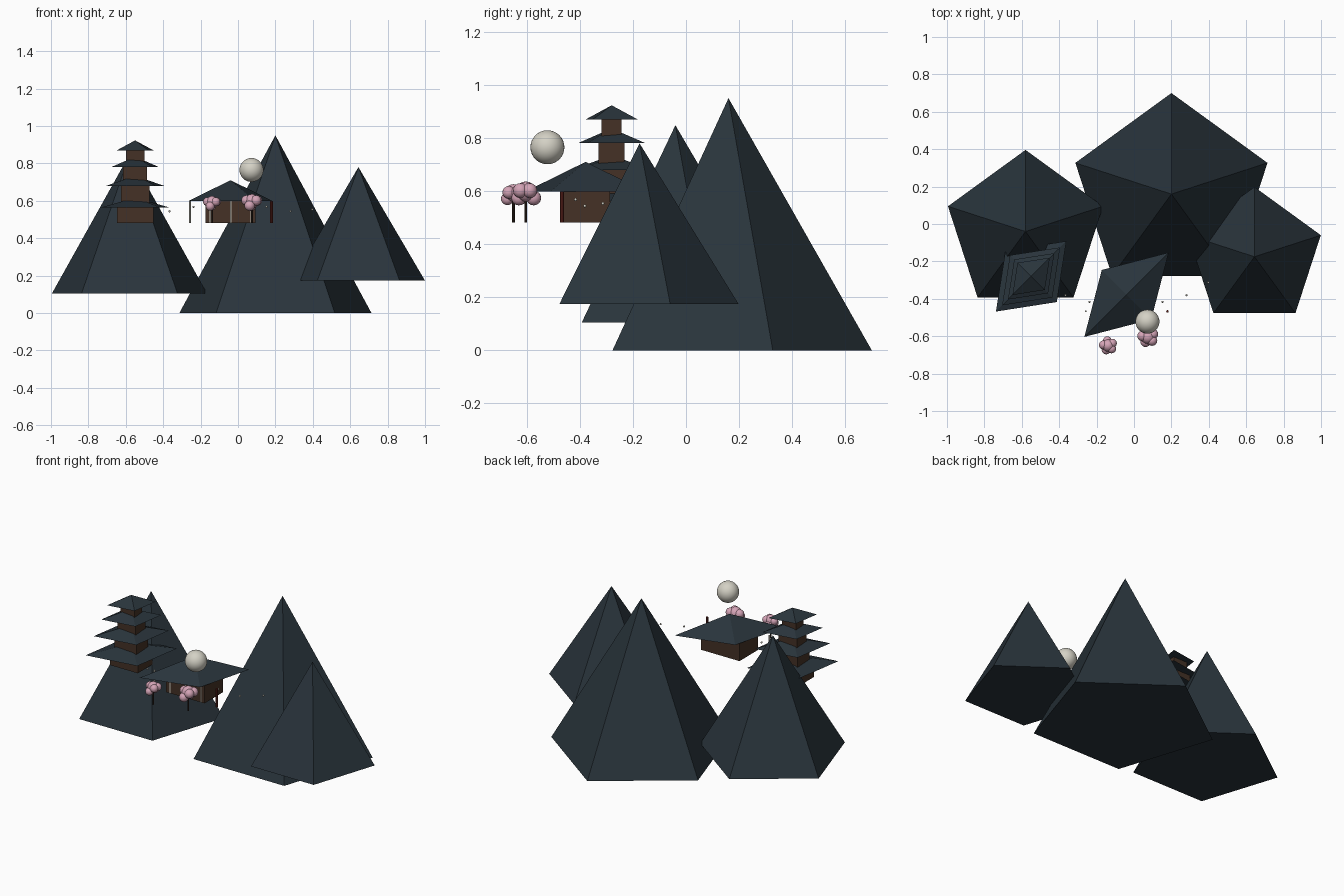
import bpy
from math import sin, cos, pi, radians

cube = bpy.data.objects.get("Cube")
if cube:
    bpy.data.objects.remove(cube, do_unlink=True)


def material(name, rgb):
    m = bpy.data.materials.new(name)
    m.use_nodes = True
    color = (*rgb, 1)
    m.diffuse_color = color
    bsdf = m.node_tree.nodes["Principled BSDF"]
    bsdf.inputs["Base Color"].default_value = color
    bsdf.inputs["Roughness"].default_value = 0.9
    return m


slate = material("dark_slate", (0.022, 0.034, 0.044))
wood = material("brown_wood", (0.058, 0.031, 0.019))
bark = material("dark_bark", (0.03, 0.018, 0.012))
red = material("dark_red", (0.11, 0.016, 0.012))
pink = material("blossom_pink", (0.66, 0.37, 0.47))
ivory = material("moon_ivory", (0.66, 0.64, 0.56))


def finish(name, mat):
    ob = bpy.context.object
    ob.name = name
    ob.data.materials.append(mat)
    return ob


def pyramid(name, base, sides, rx, ry, height, turn=0.0):
    """Closed pyramid; the base polygon is stretched first, then turned."""
    x, y, z = base
    verts = []
    for i in range(sides):
        a = 2 * pi * i / sides
        u, v = rx * sin(a), ry * cos(a)
        verts.append((x + u * cos(turn) - v * sin(turn),
                      y + u * sin(turn) + v * cos(turn), z))
    verts.append((x, y, z + height))
    faces = [((i + 1) % sides, i, sides) for i in range(sides)]
    faces.append(tuple(range(sides)))
    mesh = bpy.data.meshes.new(name)
    mesh.from_pydata(verts, [], faces)
    ob = bpy.data.objects.new(name, mesh)
    bpy.context.collection.objects.link(ob)
    mesh.materials.append(slate)
    return ob


def box(name, center, half_x, half_y, z0, z1):
    bpy.ops.mesh.primitive_cube_add(size=2, location=(*center, (z0 + z1) / 2))
    ob = finish(name, wood)
    ob.scale = (half_x, half_y, (z1 - z0) / 2)


def post(name, x, y, z0, z1, radius, mat):
    bpy.ops.mesh.primitive_cylinder_add(vertices=8, radius=radius, depth=z1 - z0,
                                        location=(x, y, (z0 + z1) / 2))
    finish(name, mat)


def ball(name, center, radius, mat, segments=16):
    bpy.ops.mesh.primitive_uv_sphere_add(segments=segments, ring_count=segments // 2,
                                         radius=radius, location=center)
    bpy.ops.object.shade_smooth()
    finish(name, mat)


# Mountains: five-sided peaks
pyramid("center_mountain", (0.2, 0.16, 0), 5, 0.54, 0.54, 0.95)
pyramid("right_mountain", (-0.58, -0.04, 0.105), 5, 0.436, 0.436, 0.743)
pyramid("left_mountain", (0.644, -0.175, 0.175), 5, 0.373, 0.373, 0.605)

# Pagoda: four stacked storeys, each with a diamond-shaped roof
GROUND = 0.482
tower = (-0.55, -0.28)
floor = GROUND
storeys = [(0.097, 0.266, 0.563), (0.076, 0.219, 0.68),
           (0.064, 0.175, 0.782), (0.049, 0.141, 0.869)]
for i, (half, roof, eave) in enumerate(storeys):
    box(f"pagoda_storey_{i + 1}", tower, half, half * 0.77, floor, eave + 0.005)
    pyramid(f"pagoda_roof_{i + 1}", (*tower, eave), 4, roof, roof * 0.73, 0.054, radians(45))
    floor = eave

# Temple: hall, wide roof and front posts
hall = (-0.04, -0.378)
box("temple_hall", hall, 0.134, 0.092, GROUND, 0.602)
pyramid("temple_roof", (*hall, 0.599), 4, 0.319, 0.187, 0.111, radians(45))
for i in range(5):
    last = i == 4
    post(f"temple_post_{i + 1}", -0.257 + 0.109 * i, -0.467, GROUND, 0.598,
         0.007 if last else 0.005, red if last else ivory)

# Small lights floating around the temple, in mirrored pairs
for dx, y, z in [(0.195, -0.416, 0.568), (0.323, -0.381, 0.544), (0.44, -0.313, 0.553)]:
    for side in (-1, 1):
        ball("floating_light", (-0.043 + side * dx, y, z), 0.006, ivory, 8)

# Blossom trees: trunk and a ring of blossom balls
for tree, x, y, z, size in [("small_tree", -0.138, -0.65, 0.583, 0.03),
                            ("large_tree", 0.075, -0.603, 0.588, 0.035)]:
    post(tree + "_trunk", x, y, GROUND, z, 0.005, bark)
    ball(tree + "_blossom", (x, y, z + 0.01), size * 1.1, pink)
    for i in range(5):
        a = 2 * pi * i / 5 + 0.5
        ball(tree + "_blossom", (x + size * 0.85 * cos(a), y + size * 0.85 * sin(a),
                                 z + size * 0.4 * (-1) ** i), size * 0.8, pink)

# Moon
ball("moon", (0.072, -0.522, 0.765), 0.064, ivory, 32)
